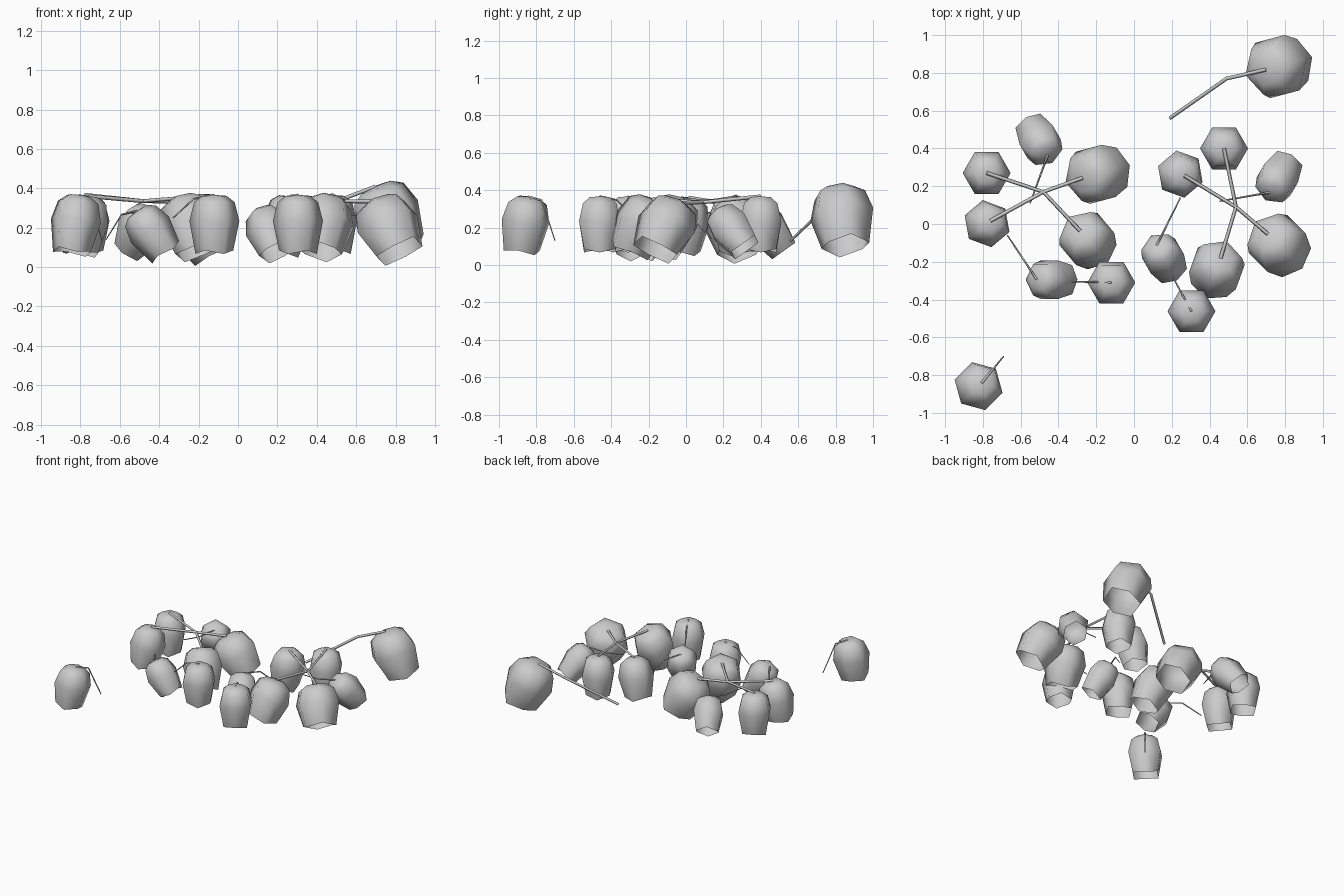
import bpy, bmesh
from math import radians, cos, sin, pi
from mathutils import Matrix, Vector

if "Cube" in bpy.data.objects:
    bpy.data.objects.remove(bpy.data.objects["Cube"])

# bell profile: (radius, height) from crown to rim
PROFILE = [(0.062, 0.142), (0.103, 0.110), (0.127, 0.015), (0.096, -0.135)]


def bell(name, base, x, y, z, lean_to, lean, wide, tall):
    """Six-sided hanging bell, open below with a zigzag rim. Returns its crown point."""
    bm = bmesh.new()
    rings = []
    for k, (r, h) in enumerate(PROFILE):
        rings.append([])
        for i in range(6):
            a = i * pi / 3
            drop = 0.018 * (i % 2) if k == 3 else 0
            rings[k].append(bm.verts.new((r * cos(a), r * sin(a), h - drop)))
    crown = bm.verts.new((0, 0, 0.147))
    for i in range(6):
        j = (i + 1) % 6
        bm.faces.new((rings[0][i], rings[0][j], crown))
        for a, b in zip(rings, rings[1:]):
            bm.faces.new((a[i], b[i], b[j], a[j]))
    bm.transform(base @ Matrix.Translation((x, y, z))
                 @ Matrix.Rotation(radians(lean_to), 4, 'Z')
                 @ Matrix.Rotation(-radians(lean), 4, 'Y')
                 @ Matrix.Diagonal((wide, wide, tall, 1)))
    top = crown.co.copy()
    me = bpy.data.meshes.new(name)
    bm.to_mesh(me)
    bm.free()
    me.shade_smooth()
    me.set_sharp_from_angle(angle=radians(65))
    bpy.context.collection.objects.link(bpy.data.objects.new(name, me))
    return top


def stem(name, pts, r, tip=1.0):
    """Thin square stem along a path, tapering to its tip."""
    cu = bpy.data.curves.new(name, 'CURVE')
    cu.dimensions = '3D'
    cu.bevel_depth = r
    cu.bevel_resolution = 0
    cu.use_fill_caps = True
    sp = cu.splines.new('POLY')
    sp.points.add(len(pts) - 1)
    for i, p in enumerate(pts):
        sp.points[i].co = (*p, 1)
        sp.points[i].radius = 1 + (tip - 1) * i / (len(pts) - 1)
    bpy.context.collection.objects.link(bpy.data.objects.new(name, cu))


def hook(name, top, end, r, tip):
    """Stem that leaves the crown level, then droops to its free end."""
    mid = top.lerp(end, 0.5)
    mid.z = top.z - 0.02
    stem(name, [top, mid, end], r, tip)


def bunch(side, x, y, turn):
    """Seven bells round a hub: two crossing stems and three hooked ones."""
    base = Matrix.Translation((x, y, 0)) @ Matrix.Rotation(radians(turn), 4, 'Z')
    # x, y, z of middle, lean direction, lean angle, width, height
    crossing = [(-0.30, 0.10, 0.22, 0, 0, 1, 1), (0.235, -0.255, 0.215, -50, 25, 1.2, 1.02),
                (0.285, 0.095, 0.205, 15, 32, 1.3, 1.02), (-0.30, -0.17, 0.215, 220, 10, 1, 1)]
    tops = [bell(f"{side}_bell_{i}", base, *b) for i, b in enumerate(crossing)]
    hub = Vector((x, y, 0.335))
    for i in (0, 2):
        stem(f"{side}_cross_stem_{i}", [tops[i], hub, tops[i + 1]], 0.010)
    hooked = [((-0.02, 0.27, 0.19, 120, 42, 0.92, 0.88), (-0.07, -0.06, 0.28)),
              ((0.04, -0.465, 0.18, 0, 35, 0.92, 0.88), (-0.19, -0.23, 0.14)),
              ((0.36, -0.48, 0.22, 0, 0, 1, 1), (0.15, -0.475, 0.25))]
    for i, (b, end) in enumerate(hooked):
        top = bell(f"{side}_hooked_bell_{i}", base, *b)
        hook(f"{side}_hooked_stem_{i}", top, base @ Vector(end), 0.006, 0.6)


# the second bunch is the first one turned
bunch("left", -0.48, 0.17, 0)
bunch("right", 0.54, 0.09, -60)

# two loose flowers
one = Matrix.Identity(4)
top = bell("large_loose_bell", one, 0.765, 0.835, 0.255, 15, 24, 1.38, 1.15)
stem("large_loose_stem", [top, (0.49, 0.77, 0.33), (0.19, 0.56, 0.13)], 0.010)
top = bell("small_loose_bell", one, -0.825, -0.86, 0.22, 225, 10, 1.04, 1)
hook("small_loose_stem", top, Vector((-0.69, -0.70, 0.13)), 0.007, 0.5)
